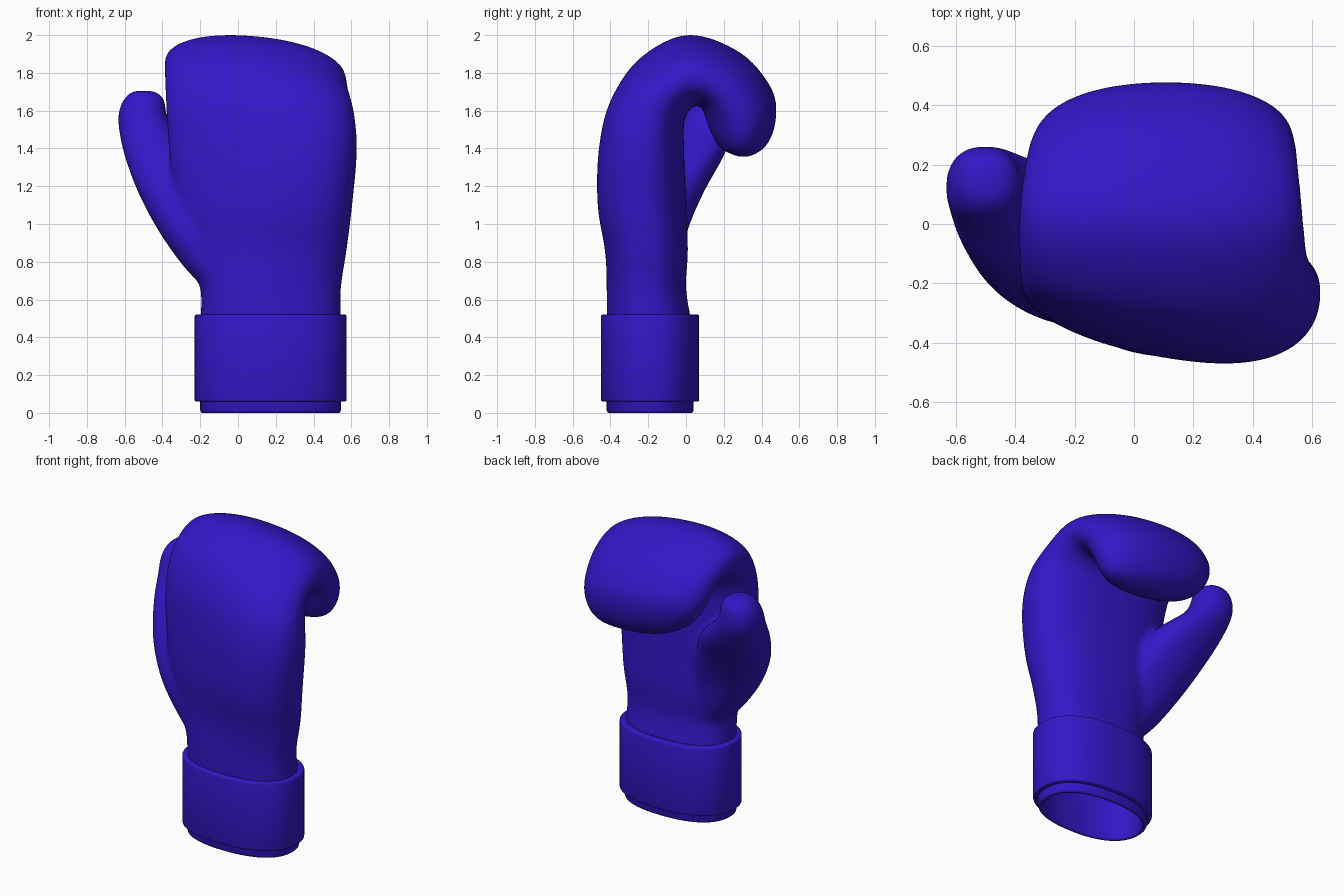
import bpy, bmesh, math
from mathutils import Vector

if "Cube" in bpy.data.objects:
    bpy.data.objects.remove(bpy.data.objects["Cube"])

blue = bpy.data.materials.new("blue_leather")
blue.diffuse_color = (0.035, 0.008, 0.57, 1)
blue.use_nodes = True
blue.node_tree.nodes["Principled BSDF"].inputs["Base Color"].default_value = blue.diffuse_color
N = 64


def spow(v, p):
    return math.copysign(abs(v) ** p, v)


def refine(rows, steps=6):
    """Catmull-Rom interpolation between section rows."""
    out = []
    for i in range(len(rows) - 1):
        a, b, c, d = (rows[max(0, min(len(rows) - 1, i + k))] for k in (-1, 0, 1, 2))
        for s in range(steps):
            t = s / steps
            out.append([0.5 * (2 * q + (r - p) * t + (2 * p - 5 * q + 4 * r - w) * t * t
                               + (3 * q - p - 3 * r + w) * t ** 3)
                        for p, q, r, w in zip(a, b, c, d)])
    return out + [rows[-1]]


def loft(name, rings, caps=True):
    bm = bmesh.new()
    loops = [[bm.verts.new(p) for p in ring] for ring in rings]
    for a, b in zip(loops, loops[1:]):
        for i in range(N):
            j = (i + 1) % N
            bm.faces.new((a[i], a[j], b[j], b[i]))
    if caps:
        bm.faces.new(loops[0])
        bm.faces.new(loops[-1])
    bmesh.ops.recalc_face_normals(bm, faces=bm.faces)
    me = bpy.data.meshes.new(name)
    bm.to_mesh(me)
    bm.free()
    ob = bpy.data.objects.new(name, me)
    bpy.context.collection.objects.link(ob)
    me.materials.append(blue)
    return ob


def body_ring(row):
    """Section between an outer and an inner profile point, spanning x0..x1.
    Skew leans the outer half only, so the thumb side gets thinner."""
    oy, oz, iy, iz, x0, x1, e, skew, tilt = row
    cx, w = (x0 + x1) / 2, (x1 - x0) / 2
    ring = []
    for k in range(N):
        a = 2 * math.pi * k / N
        u, v = spow(math.cos(a), 2 / e), spow(math.sin(a), 2 / e)
        ring.append(Vector((cx + w * u,
                            (oy + iy) / 2 + (oy - iy) / 2 * v - skew * w * u * max(v, 0),
                            (oz + iz) / 2 + (oz - iz) / 2 * v - tilt * w * u)))
    return ring


def flat_ring(x0, x1, yc, h, z, e=2.3):
    return body_ring((yc - h, z, yc + h, z, x0, x1, e, 0, 0))


# Hand and curled fist: outer y,z, inner y,z, x range, roundness, skew, tilt
body = [
    (-.42, .48, .03, .48, -.20, .545, 2.3, 0, 0),
    (-.42, .66, .00, .66, -.20, .545, 2.3, .0, 0),
    (-.425, .86, .01, .86, -.27, .575, 2.3, .08, 0),
    (-.455, 1.10, .00, 1.10, -.33, .605, 2.3, .14, 0),
    (-.445, 1.40, -.01, 1.38, -.365, .63, 2.3, .15, 0),
    (-.39, 1.66, -.01, 1.54, -.38, .615, 2.3, .10, .03),
    (-.25, 1.87, .02, 1.61, -.388, .585, 2.2, .03, .08),
    (.01, 1.995, .06, 1.635, -.388, .57, 2.15, 0, .09),
    (.29, 1.90, .09, 1.61, -.37, .555, 2.15, 0, .09),
    (.455, 1.71, .11, 1.54, -.34, .54, 2.15, 0, .09),
    (.475, 1.55, .14, 1.47, -.285, .51, 2.15, 0, .10),
    (.43, 1.425, .18, 1.41, -.18, .44, 2.1, 0, .11),
    (.35, 1.365, .26, 1.365, 0, .30, 2.1, 0, .08),
]
glove = loft("glove_body", [body_ring(r) for r in refine(body)])

# Thumb with its web: x range, y centre, half depth, height
thumb = [
    (-.19, .20, -.20, .16, .67),
    (-.30, .15, -.19, .165, .79),
    (-.425, .05, -.165, .175, .97),
    (-.53, -.05, -.09, .185, 1.17),
    (-.60, -.17, .02, .18, 1.36),
    (-.63, -.325, .105, .15, 1.50),
    (-.632, -.38, .13, .132, 1.59),
    (-.605, -.39, .14, .11, 1.66),
    (-.56, -.44, .145, .06, 1.705),
]
thumb_ob = loft("thumb", [flat_ring(*r) for r in refine(thumb)])

# Fuse thumb and hand into one soft padded skin
bpy.ops.object.select_all(action='DESELECT')
thumb_ob.select_set(True)
glove.select_set(True)
bpy.context.view_layer.objects.active = glove
bpy.ops.object.join()
rem = glove.modifiers.new("fuse", 'REMESH')
rem.mode = 'VOXEL'
rem.voxel_size = 0.014
rem.use_smooth_shade = True
soft = glove.modifiers.new("soften", 'SMOOTH')
soft.factor = 0.5
soft.iterations = 20


def sleeve(name, profile):
    """Tube around the wrist; profile is (inset, z), inset from the cuff face."""
    ob = loft(name, [flat_ring(-.23 + i, .575 - i, -.19, .26 - i, z)
                     for i, z in profile], caps=False)
    bpy.context.view_layer.objects.active = ob
    ob.select_set(True)
    bpy.ops.object.shade_smooth_by_angle(angle=math.radians(50))
    ob.select_set(False)


glove.select_set(False)
# Hollow lining showing below the cuff, and the wrist cuff itself
sleeve("wrist_lining", [(.03, .515), (.03, .015), (.034, .004), (.04, 0),
                        (.05, 0), (.056, .006), (.06, .02), (.06, .515)])
sleeve("wrist_cuff", [(.035, .06), (.008, .06), (.002, .063), (0, .07),
                      (0, .51), (.002, .517), (.008, .52), (.04, .52)])
